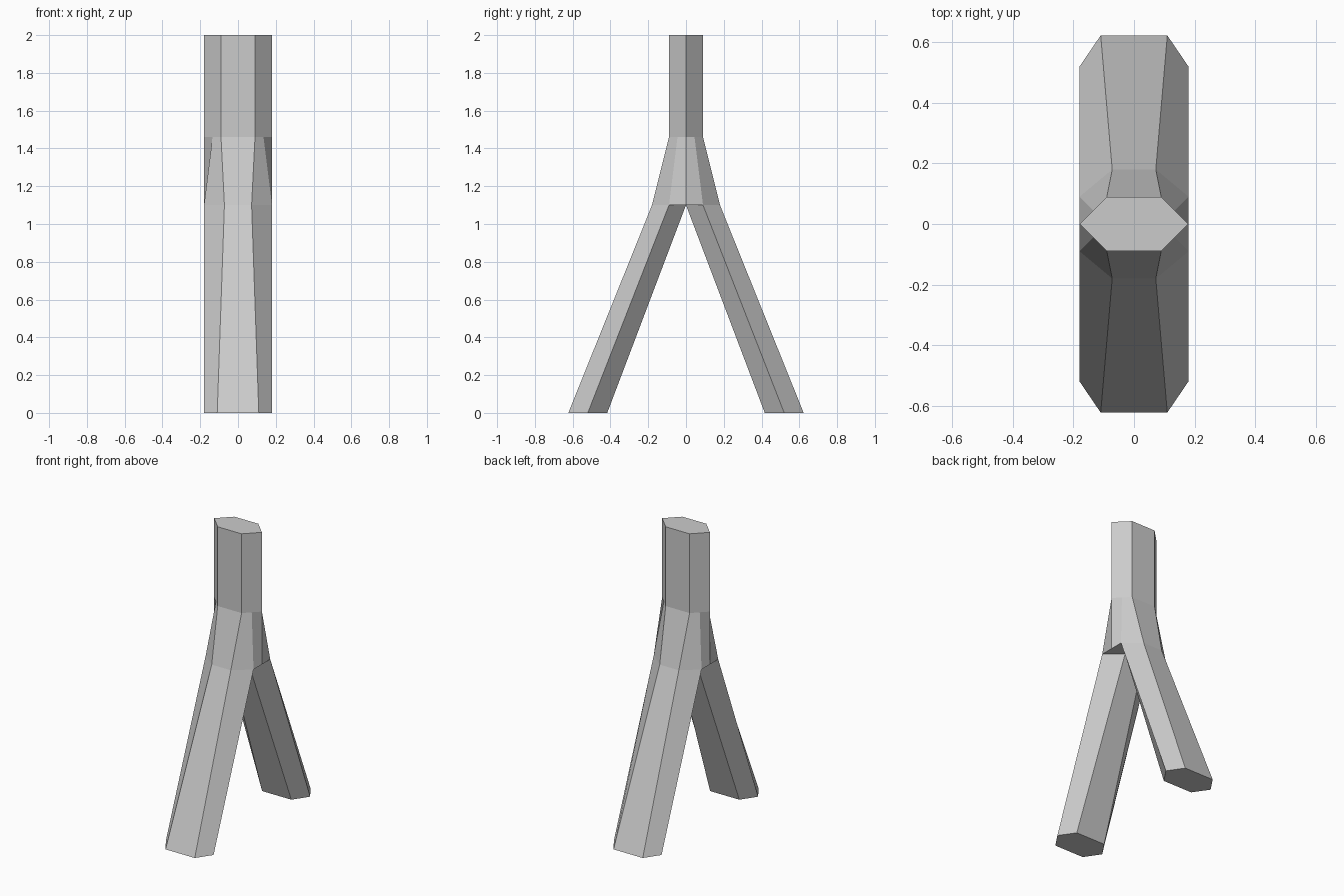
import bpy, bmesh

if "Cube" in bpy.data.objects:
    bpy.data.objects.remove(bpy.data.objects["Cube"])

bm = bmesh.new()


def ring(points, z):
    return [bm.verts.new((x, y, z)) for x, y in points]


def bridge(a, b, closed=False):
    for i in range(len(a) if closed else len(a) - 1):
        j = (i + 1) % len(a)
        bm.faces.new((a[i], a[j], b[j], b[i]))


def leg_hexagon(y, half_flat, half_depth):
    return [(-0.18, y), (-half_flat, y - half_depth), (half_flat, y - half_depth),
            (0.18, y), (half_flat, y + half_depth), (-half_flat, y + half_depth)]


# Front leg: slanted hexagonal prism with a capped foot
foot = ring(leg_hexagon(-0.52, 0.11, 0.103), 0)
hip = ring(leg_hexagon(-0.09, 0.072, 0.09), 1.1)
bridge(foot, hip, True)
bm.faces.new(foot[::-1])

# Front half of the stem
half = [(-0.18, 0), (-0.135, -0.045), (-0.09, -0.09),
        (0.09, -0.09), (0.135, -0.045), (0.18, 0)]
neck = ring(half, 1.46)
top = ring(half, 2)
bridge(neck, top)
bm.faces.new(top)

# Fork joining the stem to the leg, closed underneath at the crotch
left, right = ring([(-0.18, 0), (0.18, 0)], 1.1)
bridge([left] + hip[:4] + [right], neck)
bm.faces.new((right, hip[3], hip[4]))
bm.faces.new((left, hip[5], hip[0]))

# Mirror to the back half and weld the seam
geom = bm.verts[:] + bm.edges[:] + bm.faces[:]
bmesh.ops.mirror(bm, geom=geom, axis='Y', merge_dist=0.0001)
bmesh.ops.remove_doubles(bm, verts=bm.verts[:], dist=0.0001)
seam = [e for e in bm.edges if all(v.co.z > 1.99 and abs(v.co.y) < 0.001 for v in e.verts)]
bmesh.ops.dissolve_edges(bm, edges=seam)
bmesh.ops.recalc_face_normals(bm, faces=bm.faces[:])

mesh = bpy.data.meshes.new("forked_post")
bm.to_mesh(mesh)
bm.free()
bpy.context.collection.objects.link(bpy.data.objects.new("forked_post", mesh))
